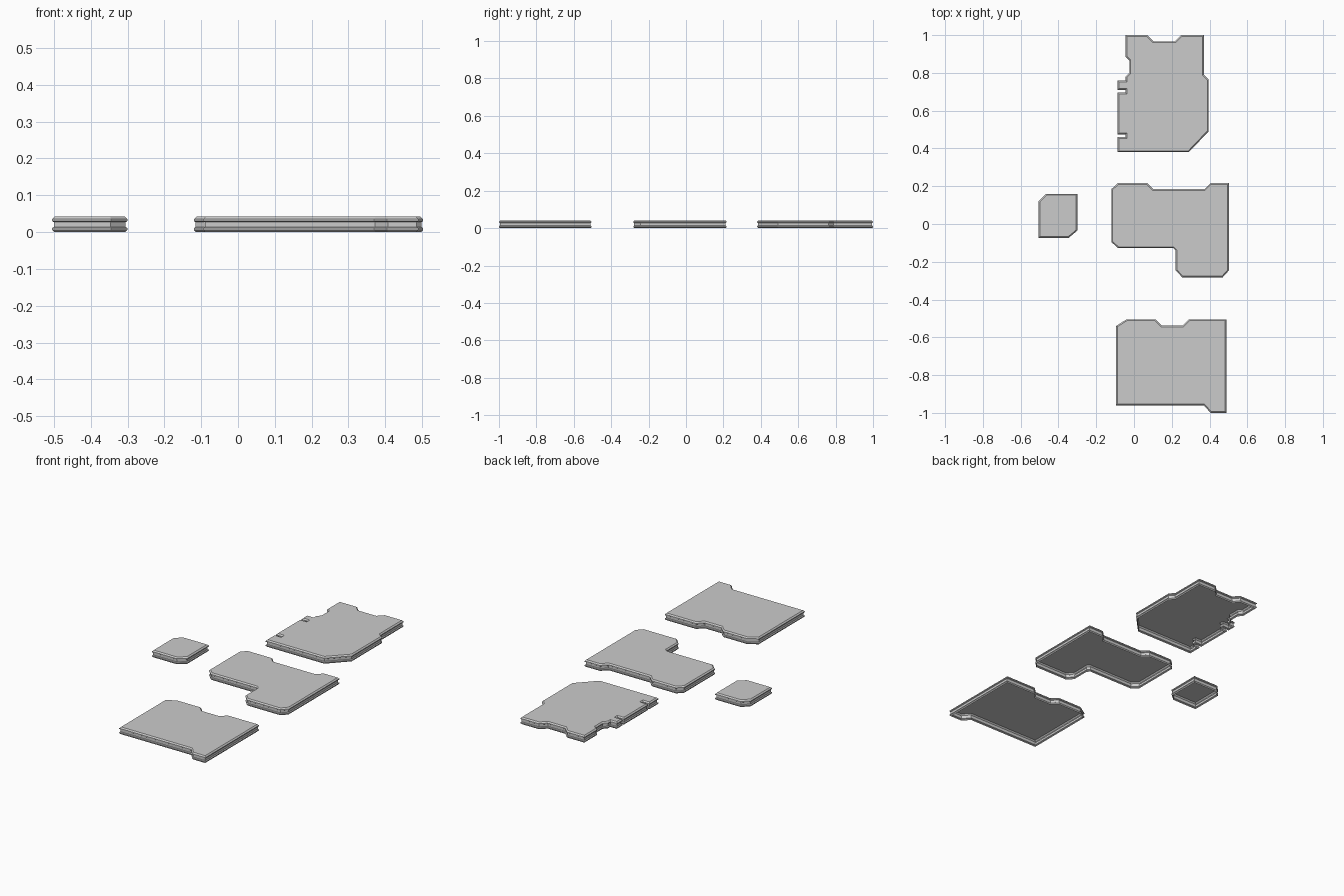
import bpy
import bmesh
from mathutils import Vector

cube = bpy.data.objects.get("Cube")
if cube:
    bpy.data.objects.remove(cube, do_unlink=True)

# Single plain grey material
grey = bpy.data.materials.new("light grey")
grey.use_nodes = True
colour = (0.6, 0.6, 0.6, 1)
grey.diffuse_color = colour
grey.node_tree.nodes["Principled BSDF"].inputs["Base Color"].default_value = colour

# Rim cross-section from the open underside to the top: (inset, height)
RIM = [(.006, 0), (0, .006), (0, .011), (.005, .014),
       (.005, .027), (0, .03), (0, .035), (.007, .042)]


def inset_outline(points, distance):
    """Move every edge of a clockwise outline inward by the same distance."""
    result = []
    for i, point in enumerate(points):
        before = (point - points[i - 1]).normalized()
        after = (points[(i + 1) % len(points)] - point).normalized()
        normal_before = Vector((before.y, -before.x))
        normal_after = Vector((after.y, -after.x))
        mitre = (normal_before + normal_after) / (1 + normal_before.dot(normal_after))
        result.append(point + mitre * distance)
    return result


def make_panel(name, outline):
    """Hollow panel, open below, with a grooved rim and a flat top."""
    points = [Vector(p) for p in outline]
    bm = bmesh.new()
    rings = []
    for inset, height in RIM:
        ring = [bm.verts.new((p.x, p.y, height)) for p in inset_outline(points, inset)]
        rings.append(ring)
    count = len(points)
    for low, high in zip(rings, rings[1:]):
        for i in range(count):
            j = (i + 1) % count
            bm.faces.new((low[j], low[i], high[i], high[j]))
    bm.faces.new(list(reversed(rings[-1])))
    bm.normal_update()
    mesh = bpy.data.meshes.new(name)
    bm.to_mesh(mesh)
    bm.free()
    mesh.materials.append(grey)
    panel = bpy.data.objects.new(name, mesh)
    bpy.context.collection.objects.link(panel)
    return panel


def back_notch(left, right, edge, depth=.033):
    """Shallow sloped notch cut into a back edge."""
    return [(left, edge), (left + depth, edge - depth),
            (right - depth, edge - depth), (right, edge)]


def side_slot(edge, low, high, floor=-.045):
    """Narrow slot cut into the -x side, listed from front to back."""
    return [(edge, low), (floor, low), (floor, high), (edge, high)]


# Back panel with a sloped corner and two narrow side slots
make_panel("back_panel", [(-.045, 1)] + back_notch(.07, .25, 1) + [
    (.37, 1), (.37, .79), (.395, .765), (.395, .49), (.29, .38), (-.087, .38)]
    + side_slot(-.087, .46, .475) + side_slot(-.087, .695, .71) + [
    (-.087, .76), (-.045, .76), (-.045, .78), (-.025, .8),
    (-.025, .865), (-.045, .885)])

# Middle panel with an L shape and clipped corners
make_panel("middle_panel", [(-.12, .185), (-.085, .217)]
           + back_notch(.07, .405, .217) + [
    (.503, .217), (.503, -.245), (.47, -.282), (.255, -.282),
    (.22, -.245), (.22, -.14), (.208, -.128), (-.085, -.128), (-.12, -.095)])

# Front panel with a projecting front corner
make_panel("front_panel", [(-.095, -.54), (-.04, -.505)]
           + back_notch(.115, .29, -.505) + [
    (.49, -.505), (.49, -1), (.405, -1), (.37, -.96), (-.095, -.96)])

# Small panel with two opposite clipped corners
make_panel("small_panel", [(-.505, .12), (-.465, .16), (-.3, .16),
                           (-.3, -.035), (-.345, -.073), (-.505, -.073)])
